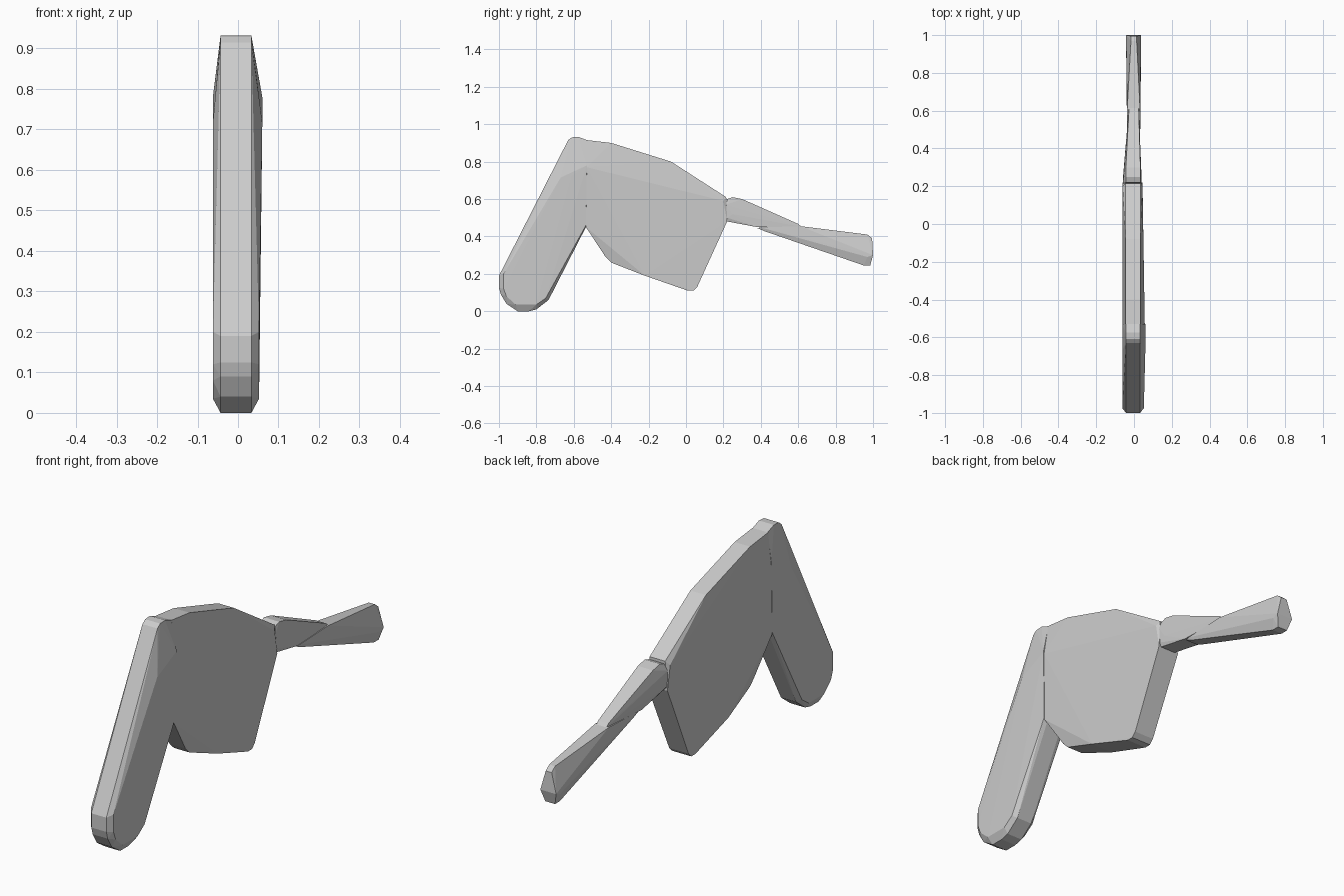
import bpy, bmesh, math


def hull_part(name, stations):
    """Convex faceted solid: each station is (y, z, x_left, x_right)."""
    bm = bmesh.new()
    for y, z, left, right in stations:
        bm.verts.new((left, y, z))
        bm.verts.new((right, y, z))
    res = bmesh.ops.convex_hull(bm, input=bm.verts[:])
    loose = [v for v in bm.verts if not v.link_faces]
    bmesh.ops.delete(bm, geom=loose, context='VERTS')
    bmesh.ops.dissolve_limit(bm, angle_limit=math.radians(0.5),
                             verts=bm.verts[:], edges=bm.edges[:])
    bmesh.ops.recalc_face_normals(bm, faces=bm.faces[:])
    mesh = bpy.data.meshes.new(name)
    bm.to_mesh(mesh)
    bm.free()
    obj = bpy.data.objects.new(name, mesh)
    bpy.context.collection.objects.link(obj)
    return obj


def band(points, left, right):
    return [(y, z, left, right) for y, z in points]


# Slanted leg: narrow rim outline plus wider side plates
rim = [(-0.63, 0.915), (-0.61, 0.93), (-0.575, 0.932), (-0.53, 0.915),
       (-0.535, 0.45), (-0.735, 0.06), (-0.80, 0.01), (-0.84, 0),
       (-0.90, 0), (-0.96, 0.04), (-0.99, 0.09), (-1.0, 0.125), (-1.0, 0.19)]
plate = [(-0.67, 0.715), (-0.61, 0.725), (-0.53, 0.78), (-0.535, 0.46),
         (-0.75, 0.07), (-0.80, 0.035), (-0.91, 0.035), (-0.96, 0.08),
         (-0.975, 0.12), (-0.975, 0.2)]
leg = band(rim, -0.043, 0.033)
leg += [(y, z, -0.062, 0.060 if z > 0.6 else 0.052) for y, z in plate]
hull_part("slanted_leg", leg)

# Broad flat body, tapering slightly toward its top rim
body = band([(-0.53, 0.915), (-0.40, 0.90), (-0.08, 0.80), (0.215, 0.61)],
            -0.045, 0.034)
body += band([(-0.53, 0.77)], -0.061, 0.057)
body += band([(0.20, 0.59), (0.22, 0.48)], -0.060, 0.045)
body += band([(0.06, 0.13), (0.04, 0.11), (0.01, 0.11)], -0.055, 0.043)
body += band([(-0.22, 0.19), (-0.535, 0.45)], -0.061, 0.050)
body += band([(-0.40, 0.26), (-0.43, 0.29)], -0.045, 0.034)
hull_part("body", body)

# Short tapered neck
hull_part("neck",
          band([(0.22, 0.60), (0.25, 0.61), (0.30, 0.60)], -0.043, 0.034)
          + band([(0.215, 0.57), (0.22, 0.50), (0.25, 0.52)], -0.058, 0.040)
          + band([(0.22, 0.48), (0.38, 0.45)], -0.042, 0.034)
          + band([(0.60, 0.467), (0.617, 0.452)], -0.027, 0.025))

# Flared tip with a narrow top ridge
hull_part("tip",
          band([(0.38, 0.445), (0.42, 0.428)], -0.030, 0.028)
          + band([(0.40, 0.448), (0.61, 0.455)], -0.036, 0.032)
          + band([(0.97, 0.41), (0.995, 0.39)], -0.016, 0.014)
          + band([(0.97, 0.29), (1.0, 0.30)], -0.042, 0.038)
          + band([(0.95, 0.245), (0.985, 0.245)], -0.026, 0.023))
